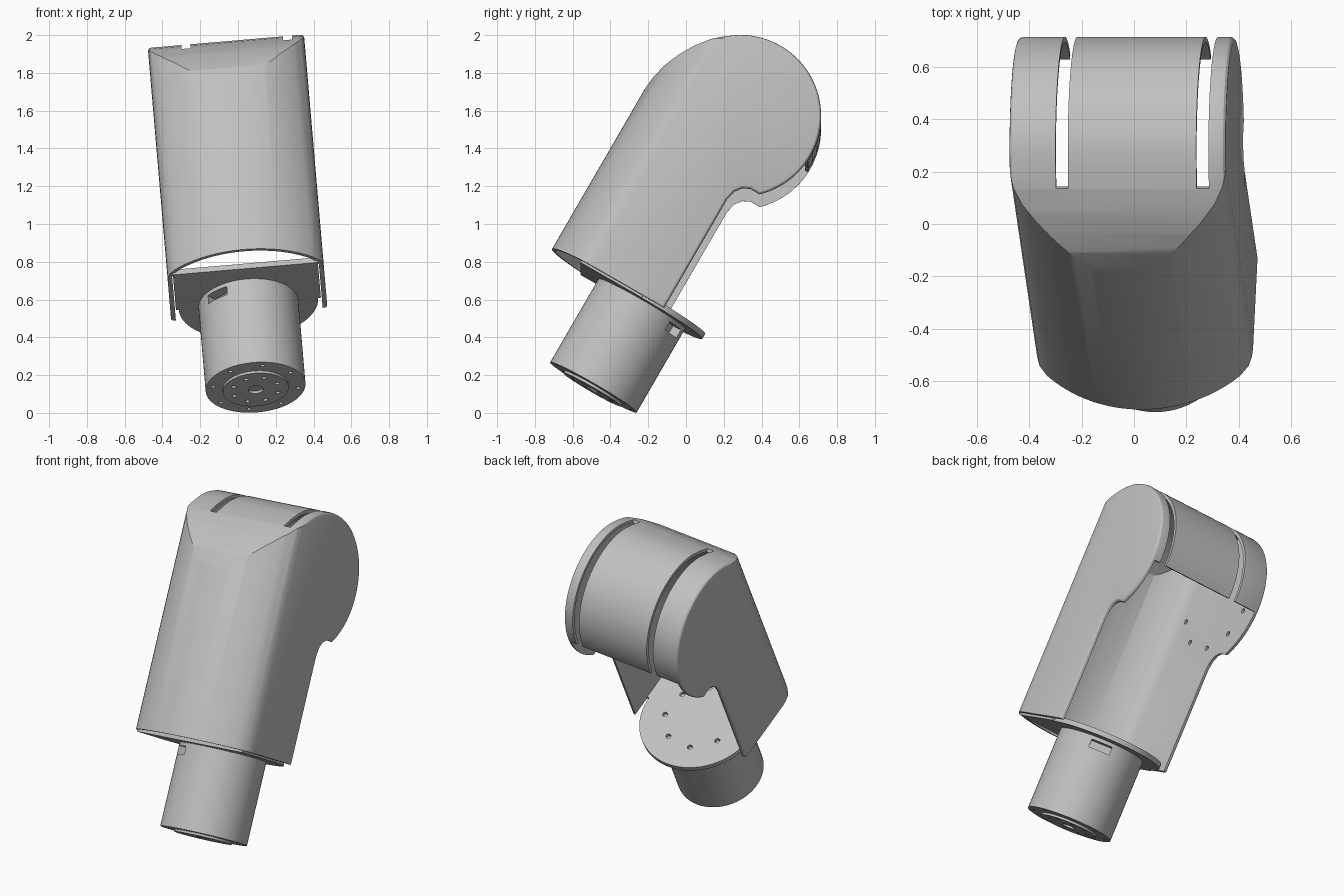
import bpy, bmesh
from math import sin, cos, radians, pi
from mathutils import Matrix, Vector

if "Cube" in bpy.data.objects:
    bpy.data.objects.remove(bpy.data.objects["Cube"], do_unlink=True)

grey = bpy.data.materials.new("light grey metal")
grey.use_nodes = True
colour = (0.53, 0.53, 0.53, 1)
grey.diffuse_color = colour
grey.node_tree.nodes["Principled BSDF"].inputs["Base Color"].default_value = colour

# The arm is modelled upright, then leaned back and sideways
LEAN = (Matrix.Translation((0.093, -0.49, 0.135))
        @ Matrix.Rotation(radians(-4.9), 4, 'Y') @ Matrix.Rotation(radians(-30), 4, 'X'))
HALF = 0.415              # half width of the housing
HUB = Vector((-0.033, 1.608))   # elbow centre (depth, height)
HUB_R = 0.43
BOTTOM = 0.525            # lower rim of the housing


def finish(name, bm):
    bmesh.ops.recalc_face_normals(bm, faces=bm.faces)
    mesh = bpy.data.meshes.new(name)
    bm.to_mesh(mesh)
    bm.free()
    mesh.materials.append(grey)
    ob = bpy.data.objects.new(name, mesh)
    bpy.context.collection.objects.link(ob)
    return ob


def prism(name, pts, axis, a, b, bevel=0):
    """Extrude a closed 2D outline along x or z, optionally rounding the cap edges."""
    bm = bmesh.new()
    place = (lambda p, t: (t, p[0], p[1])) if axis == 'x' else (lambda p, t: (p[0], p[1], t))
    cap = bm.faces.new([bm.verts.new(place(p, a)) for p in pts])
    new = bmesh.ops.extrude_face_region(bm, geom=[cap])["geom"]
    shift = Vector(place((0, 0), b - a))
    bmesh.ops.translate(bm, vec=shift, verts=[g for g in new if isinstance(g, bmesh.types.BMVert)])
    if bevel:
        bmesh.ops.recalc_face_normals(bm, faces=bm.faces)
        rims = {e for f in bm.faces if len(f.verts) > 4 for e in f.edges}
        bmesh.ops.bevel(bm, geom=list(rims), offset=bevel, segments=3, profile=0.5, affect='EDGES')
    return finish(name, bm)


def pins(name, spots, radius, depth, axis='z'):
    """Short cylinders centred on the given spots."""
    bm = bmesh.new()
    turn = Matrix.Rotation(pi / 2, 4, 'Y') if axis == 'x' else Matrix()
    for s in spots:
        bmesh.ops.create_cone(bm, cap_ends=True, segments=16, radius1=radius, radius2=radius,
                              depth=depth, matrix=Matrix.Translation(s) @ turn)
    return finish(name, bm)


def combine(ob, other, operation):
    mod = ob.modifiers.new("cut", 'BOOLEAN')
    mod.operation, mod.solver, mod.object = operation, 'EXACT', other
    bpy.context.view_layer.objects.active = ob
    bpy.ops.object.modifier_apply(modifier=mod.name)
    bpy.data.objects.remove(other, do_unlink=True)


def arc(cx, cy, r, a, b, n):
    return [(cx + r * cos(radians(a + (b - a) * i / n)), cy + r * sin(radians(a + (b - a) * i / n)))
            for i in range(n + 1)]


def ring(n, r, z, start=0):
    return [(r * cos(start + 2 * pi * i / n), r * sin(start + 2 * pi * i / n), z) for i in range(n)]


def section(t):
    """Horizontal section: flat sides and a bowed front, inset by t."""
    w = HALF + 0.001 - t
    corner = [(w, -0.28), (w - 0.004, -0.325), (w - 0.015, -0.365 + t / 2)]
    front = arc(0, -0.023, 0.534 - t, -46, -134, 32)
    left = [(-x, y) for x, y in reversed(corner)]
    return [(w, 0.8)] + corner + front + left + [(-w, 0.8)]


def brow(t):
    """Upper front of the side outline, from the elbow crown to the bowed front."""
    return [(x + t * 0.9, z - t * 0.5) for x, z in
            [(-0.31, 1.937), (-0.37, 1.885), (-0.43, 1.815), (-0.48, 1.74),
             (-0.52, 1.66), (-0.545, 1.58), (-0.557, 1.5)]]


# Housing: bowed column trimmed by the elbow outline
outline = ([(0.13, 0.3), (0.13, 1.19), (0.143, 1.245), (0.17, 1.28), (0.21, 1.3)]
           + arc(HUB.x, HUB.y, HUB_R, -46, 120, 44) + brow(0) + [(-0.6, 1.4), (-0.6, 0.3)])
housing = prism("housing_shell", outline, 'x', -HALF, HALF, bevel=0.018)
combine(housing, prism("column", section(0), 'z', BOTTOM, 2.3), 'INTERSECT')

# Hollow interior, open below and at the lower back
T = 0.02
hollow = ([(0.9, 0.2), (0.9, HUB.y - 0.02)] + arc(HUB.x, HUB.y, HUB_R - T, -2.8, 120, 32)
          + brow(T) + [(-0.57, 1.4), (-0.57, 0.2)])
cavity = prism("cavity", hollow, 'x', 0.025 - HALF, HALF - 0.025)
combine(cavity, prism("cavity_column", section(T), 'z', 0.3, 2.4), 'INTERSECT')
combine(housing, cavity, 'DIFFERENCE')

# Two slots running over the elbow
for a, b in ((-0.237, -0.19), (0.303, 0.35)):
    sector = [tuple(HUB)] + arc(HUB.x, HUB.y, 0.7, -8, 140, 16)
    combine(housing, prism("slot", sector, 'x', a, b), 'DIFFERENCE')

# Mounting holes in the inner side wall
spots = [(0.025 - HALF, HUB.x + 0.3 * cos(radians(a)), HUB.y + 0.3 * sin(radians(a)))
         for a in (-5, -37, -75, -115, -150)]
combine(housing, pins("wall_holes", spots, 0.015, 0.03, 'x'), 'DIFFERENCE')

# Flange: straight front, rounded back
flange_pts = ([(-0.385, -0.375), (0.385, -0.375), (0.385, 0.0)]
              + arc(0, 0, 0.37, 0, 180, 40) + [(-0.385, 0.0)])
flange = prism("mounting_flange", flange_pts, 'z', 0.512, 0.543)
combine(flange, pins("flange_holes", ring(8, 0.22, 0.543, 0.3), 0.016, 0.04), 'DIFFERENCE')

# Wrist cylinder with cable windows and screw holes
wrist = prism("wrist_cylinder", arc(0, 0, 0.265, 0, 354.375, 63), 'z', 0, 0.515)
for angle in (58, 232):
    c, s = cos(radians(angle)), sin(radians(angle))
    bm = bmesh.new()
    bmesh.ops.create_cube(bm, size=1, matrix=Matrix.Translation((0.26 * c, 0.26 * s, 0.465))
                          @ Matrix.Rotation(radians(angle), 4, 'Z')
                          @ Matrix.Diagonal((0.12, 0.13, 0.05, 1)))
    combine(wrist, finish("window", bm), 'DIFFERENCE')
combine(wrist, pins("rim_holes", ring(8, 0.228, 0, 0.2), 0.011, 0.06), 'DIFFERENCE')

# Output plate at the wrist end
plate = prism("output_plate", arc(0, 0, 0.175, 0, 352.5, 47), 'z', -0.014, 0.0)
combine(plate, pins("plate_holes", ring(8, 0.125, -0.014, 0.4), 0.012, 0.05), 'DIFFERENCE')
combine(plate, pins("bore", [(0, 0, 0)], 0.04, 0.1), 'DIFFERENCE')

# Place and shade everything
bpy.ops.object.select_all(action='DESELECT')
for ob in (housing, flange, wrist, plate):
    ob.matrix_world = LEAN
    ob.select_set(True)
bpy.context.view_layer.objects.active = housing
bpy.ops.object.shade_smooth_by_angle(angle=radians(28))
